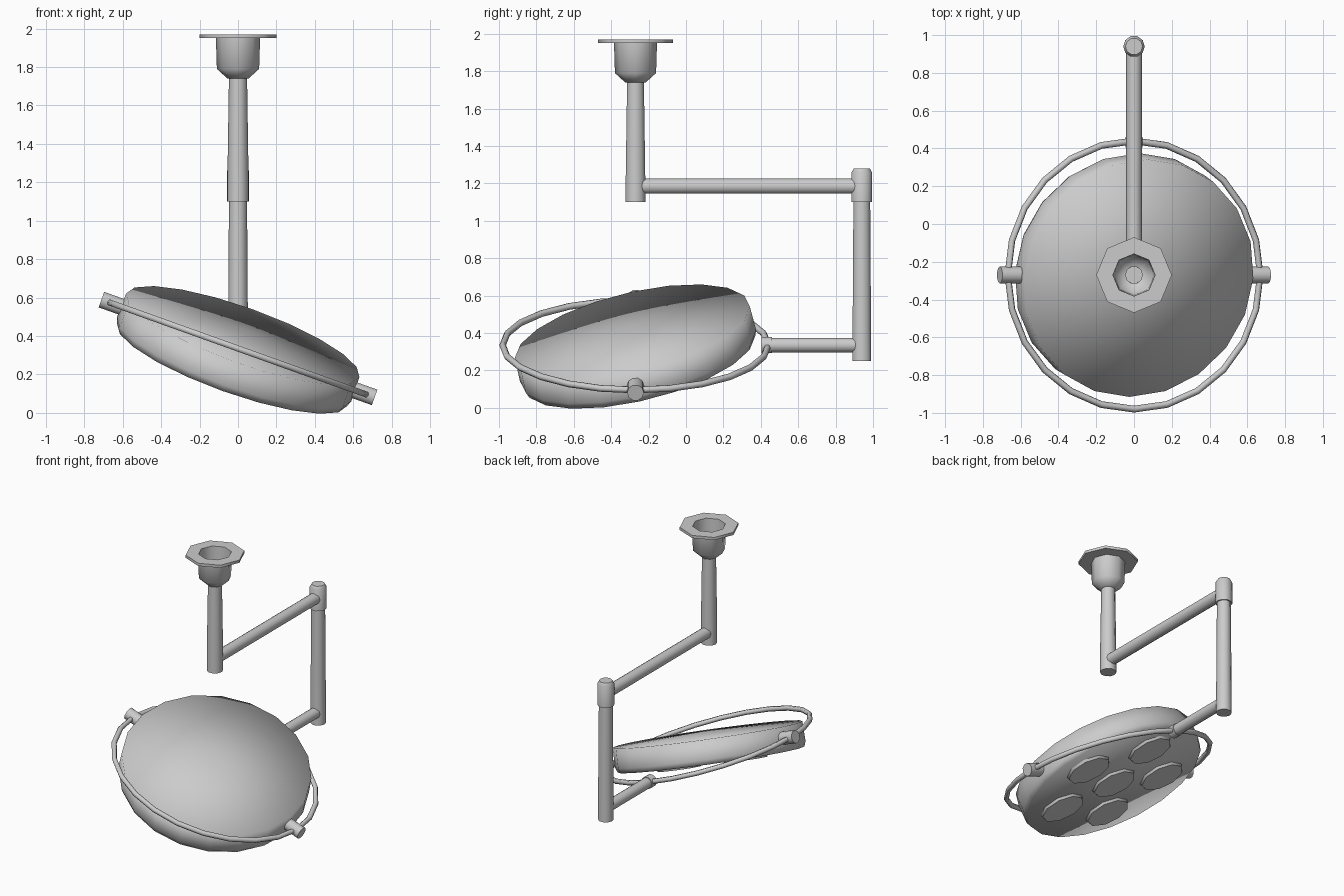
import bpy, math
from mathutils import Matrix, Vector

if "Cube" in bpy.data.objects:
    bpy.data.objects.remove(bpy.data.objects["Cube"])

PIVOT = Vector((0, -0.27, 0.335))
RING_TILT = Matrix.Translation(PIVOT) @ Matrix.Rotation(math.radians(19.7), 4, 'Y')
HEAD_TILT = RING_TILT @ Matrix.Rotation(math.radians(13), 4, 'X')


def finish(name, mesh, matrix, smooth_angle):
    ob = bpy.data.objects.new(name, mesh)
    bpy.context.collection.objects.link(ob)
    ob.matrix_world = matrix
    bpy.ops.object.select_all(action='DESELECT')
    ob.select_set(True)
    bpy.context.view_layer.objects.active = ob
    bpy.ops.object.shade_smooth_by_angle(angle=math.radians(smooth_angle))
    return ob


def lathe(name, profile, matrix, sides=10, cap_start=True, cap_end=True,
          closed=False, smooth_angle=55):
    """Spin a (radius, height) profile, listed bottom to top, round local z."""
    verts, faces = [], []
    for r, h in profile:
        for i in range(sides):
            a = math.tau * i / sides
            verts.append((r * math.cos(a), r * math.sin(a), h))
    n = len(profile)
    for k in range(n if closed else n - 1):
        lo, hi = k * sides, ((k + 1) % n) * sides
        for i in range(sides):
            j = (i + 1) % sides
            faces.append((lo + i, lo + j, hi + j, hi + i))
    if cap_start and not closed:
        faces.append(tuple(reversed(range(sides))))
    if cap_end and not closed:
        faces.append(tuple(range((n - 1) * sides, n * sides)))
    mesh = bpy.data.meshes.new(name)
    mesh.from_pydata(verts, [], faces)
    return finish(name, mesh, matrix, smooth_angle)


def rod(name, start, end, r0, r1=None, sides=10, base=Matrix()):
    """Straight tube between two points."""
    start, end = Vector(start), Vector(end)
    axis = end - start
    m = base @ Matrix.Translation(start) @ axis.to_track_quat('Z', 'Y').to_matrix().to_4x4()
    return lathe(name, [(r0, 0), (r1 or r0, axis.length)], m, sides)


# Ceiling mount: flange with an open-topped cup below it
mount = Matrix.Translation((0, -0.27, 0))
lathe("ceiling_mount", [(0.055, 1.74), (0.11, 1.79), (0.115, 1.95), (0.20, 1.95),
                        (0.20, 1.97), (0.112, 1.97), (0.105, 1.80)],
      mount, 8, cap_end=False, smooth_angle=50)

# Drop post, slightly thicker at its foot
lathe("drop_post", [(0.055, 1.10), (0.055, 1.23), (0.047, 1.76)], mount, 10)

# Jointed arm
rod("upper_arm", (0, -0.25, 1.185), (0, 0.93, 1.185), 0.042)
lathe("upper_elbow", [(0.057, 1.10), (0.057, 1.26), (0.045, 1.28)],
      Matrix.Translation((0, 0.94, 0)))
rod("vertical_arm", (0, 0.94, 0.25), (0, 0.94, 1.12), 0.053, 0.047)
rod("lower_arm", (0, 0.43, 0.335), (0, 0.93, 0.335), 0.04)
rod("ring_collar", (0, 0.405, 0.335), (0, 0.46, 0.335), 0.045)

# Carrying ring round the head
tube = [(0.71 + 0.018 * math.cos(math.tau * k / 6), 0.018 * math.sin(math.tau * k / 6))
        for k in range(6)]
lathe("carrying_ring", tube, RING_TILT @ Matrix.Rotation(math.pi / 2, 4, 'Z'), 24,
      closed=True, smooth_angle=70)

# Side pivots joining ring and head
for side, sign in (("left", -1), ("right", 1)):
    rod(side + "_pivot", (sign * 0.62, 0, 0), (sign * 0.755, 0, 0), 0.045, base=RING_TILT)

# Lamp head: shallow drum with a nearly flat, softly shaded top
lathe("lamp_head", [(0.635, -0.095), (0.648, -0.06), (0.645, 0.075), (0.03, 0.10)],
      HEAD_TILT, 20, smooth_angle=120)

# Six lenses underneath: one in the middle, five around it
spots = [(0, 0)] + [(0.385 * math.cos(math.radians(95 + 72 * i)),
                     0.385 * math.sin(math.radians(95 + 72 * i))) for i in range(5)]
for i, (x, y) in enumerate(spots):
    lathe(f"lens_{i}", [(0.15, -0.112), (0.16, -0.09)],
          HEAD_TILT @ Matrix.Translation((x, y, 0)), 9)
